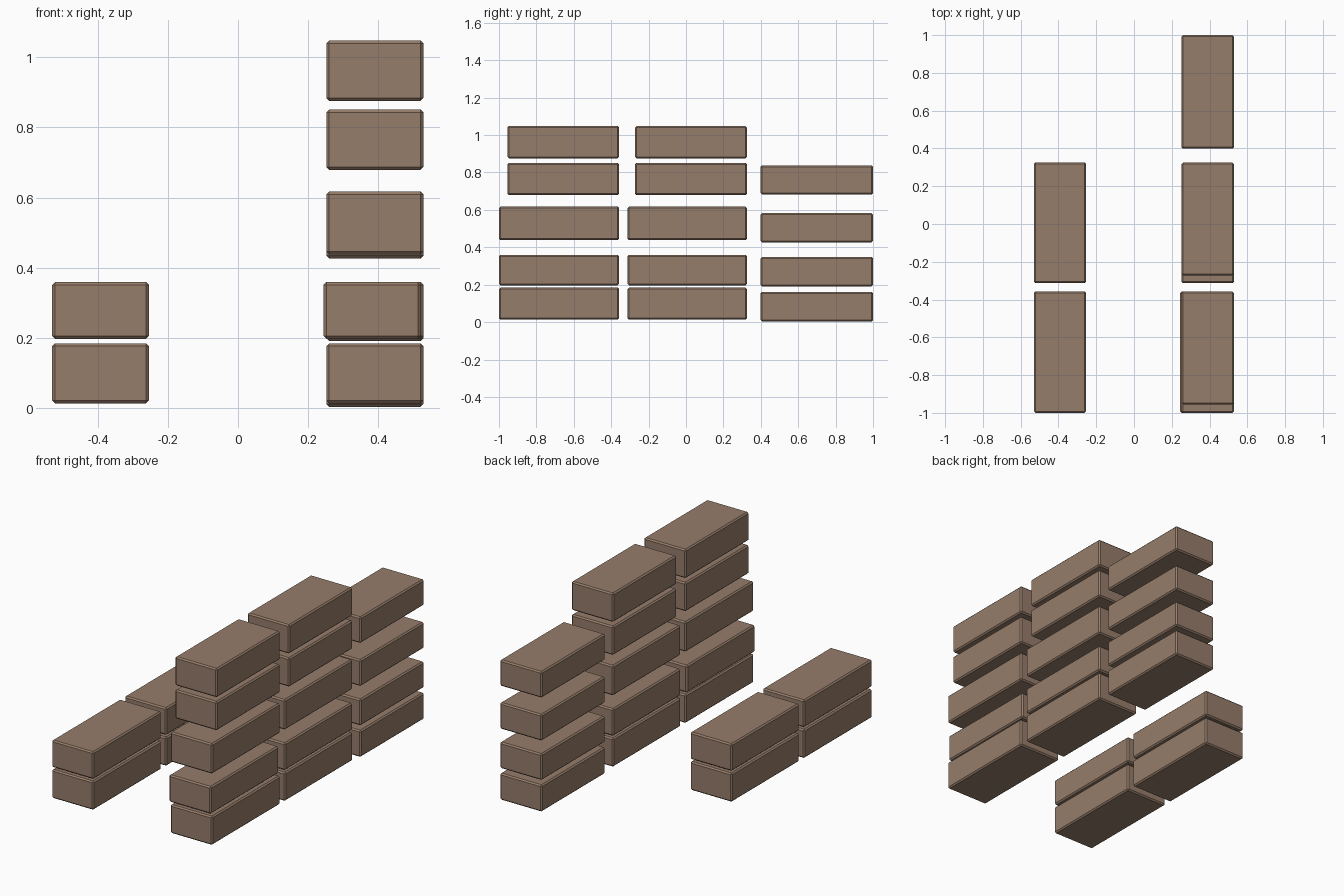
import bpy
import bmesh

if "Cube" in bpy.data.objects:
    bpy.data.objects.remove(bpy.data.objects["Cube"])

brown = bpy.data.materials.new("brown_brick")
brown.diffuse_color = (0.305, 0.205, 0.145, 1)
brown.use_nodes = True
brown.node_tree.nodes["Principled BSDF"].inputs["Base Color"].default_value = brown.diffuse_color


def brick(name, x, y, z):
    """Chamfered block spanning the given (min, max) ranges."""
    bm = bmesh.new()
    bmesh.ops.create_cube(bm, size=1)
    for v in bm.verts:
        v.co = [(r[0] + r[1]) / 2 + c * (r[1] - r[0]) for r, c in zip((x, y, z), v.co)]
    bmesh.ops.bevel(bm, geom=bm.edges[:], offset=0.008, segments=1, affect='EDGES')
    mesh = bpy.data.meshes.new(name)
    bm.to_mesh(mesh)
    bm.free()
    mesh.materials.append(brown)
    bpy.context.collection.objects.link(bpy.data.objects.new(name, mesh))


RIGHT, LEFT = (0.252, 0.529), (-0.53, -0.254)
LOW_ROWS = [(0.013, 0.184), (0.197, 0.359)]

# Tall wall, front and middle stacks (upper two rows use shorter bricks)
rows = LOW_ROWS + [(0.438, 0.617), (0.679, 0.851), (0.876, 1.048)]
for i, z in enumerate(rows):
    short = i > 2
    x = (0.244, 0.521) if i == 1 else RIGHT
    brick(f"wall_front_brick_{i}", x, (-0.955 if short else -1.0, -0.357), z)
    brick(f"wall_middle_brick_{i}", RIGHT, (-0.273 if short else -0.313, 0.326), z)

# Tall wall, back stack of thinner bricks
for i, z in enumerate([(0.003, 0.162), (0.191, 0.348), (0.426, 0.583), (0.682, 0.838)]):
    brick(f"wall_back_brick_{i}", RIGHT, (0.399, 1.0), z)

# Low wall on the left
for i, z in enumerate(LOW_ROWS):
    brick(f"low_wall_front_brick_{i}", LEFT, (-1.0, -0.357), z)
    brick(f"low_wall_back_brick_{i}", LEFT, (-0.313, 0.326), z)
